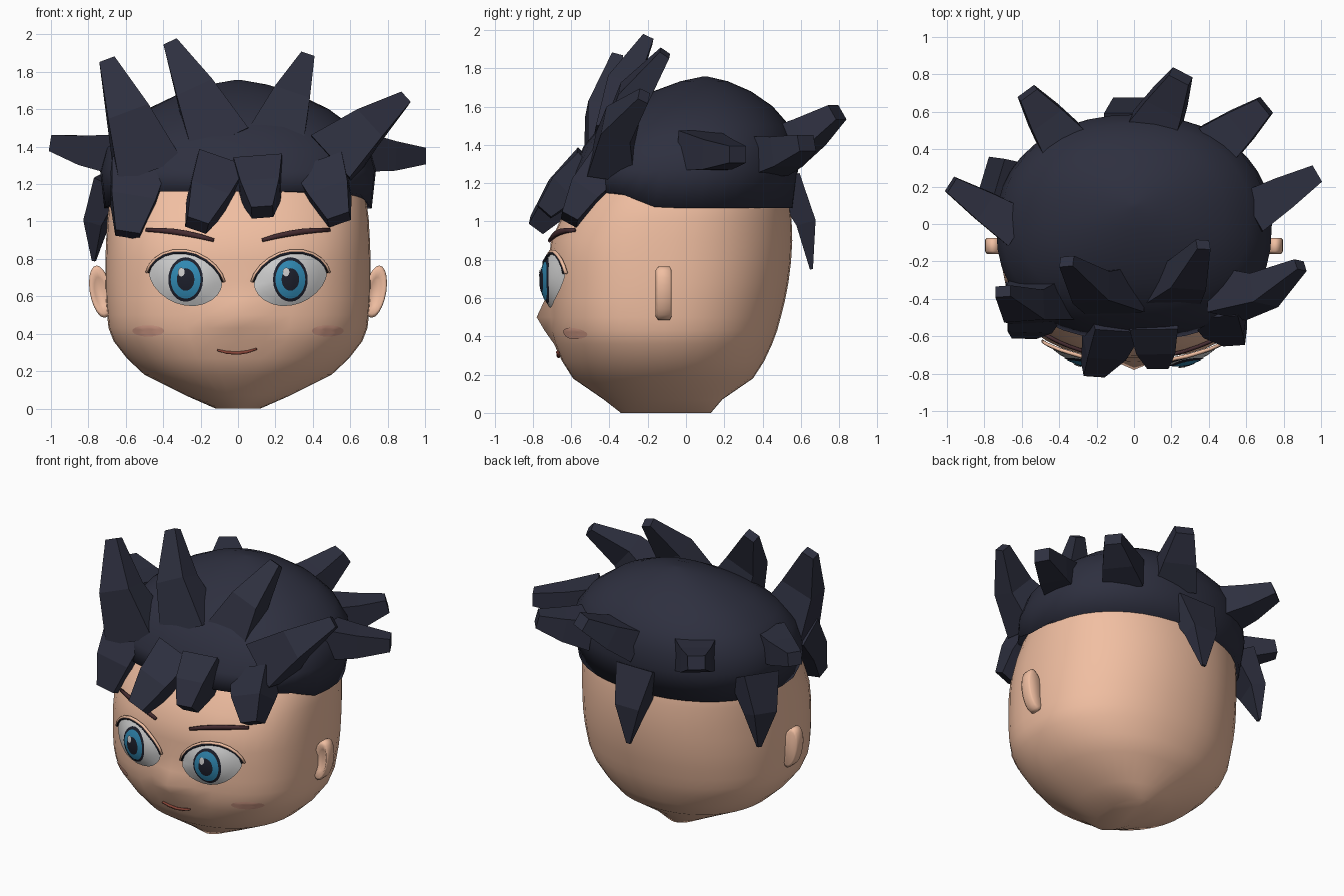
import bpy, bmesh, math
from mathutils import Vector
from mathutils.bvhtree import BVHTree
from math import sin, cos, pi

if "Cube" in bpy.data.objects:
    bpy.data.objects.remove(bpy.data.objects["Cube"])


def mat(name, r, g, b):
    m = bpy.data.materials.new(name)
    m.diffuse_color = (r, g, b, 1)
    m.use_nodes = True
    m.node_tree.nodes["Principled BSDF"].inputs["Base Color"].default_value = m.diffuse_color
    return m


SKIN = mat("skin", .88, .52, .36)
HAIR = mat("hair", .027, .029, .05)
WHITE = mat("eye_white", .8, .8, .78)
BLUE = mat("iris_blue", .03, .25, .45)
DARK = mat("dark", .012, .014, .025)
BROWN = mat("brow_brown", .06, .025, .03)
LIP = mat("lip", .25, .06, .04)
BLUSH = mat("blush", .75, .38, .28)


def finish(name, bm, material, smooth=True):
    me = bpy.data.meshes.new(name)
    bm.to_mesh(me)
    bm.free()
    ob = bpy.data.objects.new(name, me)
    bpy.context.collection.objects.link(ob)
    me.materials.append(material)
    if smooth:
        me.shade_smooth()


def loft(rings, first_cap=True):
    """Join rings of points into a skin with capped ends."""
    bm = bmesh.new()
    vs = [[bm.verts.new(p) for p in r] for r in rings]
    n = len(vs[0])
    for a, b in zip(vs, vs[1:]):
        for i in range(n):
            j = (i + 1) % n
            bm.faces.new((a[i], a[j], b[j], b[i]))
    if first_cap:
        bm.faces.new(vs[0])
    bm.faces.new(vs[-1])
    bmesh.ops.recalc_face_normals(bm, faces=bm.faces)
    return bm


def oval(z, hw, yf, yb, n, seg=40):
    """Oval section, squarer towards the face."""
    pts = []
    for i in range(seg):
        c, s = cos(2 * pi * i / seg), sin(2 * pi * i / seg)
        e = 2 / (n if s < 0 else 2.15)
        pts.append(Vector((hw * math.copysign(abs(c) ** e, c),
                           (yf + yb) / 2 + (yb - yf) / 2 * math.copysign(abs(s) ** e, s), z)))
    return pts


# Head: height, half width, front, back; then a nose bump
profile = [(0, .12, -.34, .13), (.07, .28, -.43, .19), (.18, .5, -.59, .35),
           (.36, .665, -.685, .45), (.5, .7, -.71, .495), (.68, .71, -.715, .535),
           (.9, .705, -.705, .555), (1.12, .685, -.59, .54), (1.25, .62, -.5, .5)]
sections = []
for i in range(len(profile) - 1):
    p0, p1, p2, p3 = (profile[min(max(i + k, 0), len(profile) - 1)] for k in (-1, 0, 1, 2))
    sections.append(p1)
    if i > 1:  # rounded halfway section
        sections.append([(9 * (b + c) - a - d) / 16 for a, b, c, d in zip(p0, p1, p2, p3)])
sections.append(profile[-1])
rings = [oval(*s, 2 + .6 * min(1, s[0] / .5)) for s in sections]
for p in sum(rings, []):
    if p.y < -.4:
        p.y -= .07 * math.exp(-(p.x / .09) ** 2 - ((p.z - .5) / .085) ** 2)
head = loft(rings)
tree = BVHTree.FromBMesh(head)
finish("head", head, SKIN)

# Hair cap: dome over a band, rim raised over the forehead
caps = [oval(1.07, .715, -.62, .56, 2.5)]
for k in range(7):
    a = k / 6 * 1.5
    w = cos(a) ** 1.35
    yc = .1 * sin(a)
    caps.append(oval(1.27 + .487 * sin(a), .737 * w, yc - .585 * w, yc + .585 * w, 2 + .5 * w))
for p in caps[0]:
    p.z += .09 * min(1, max(0, (-.15 - p.y) / .23))
finish("hair_cap", loft(caps), HAIR)


def sweep(name, pts, widths, thick, material, up, sides=4, smooth=False):
    """Tapered bar along a path; `up` is the direction of its thickness."""
    pts = [Vector(p) for p in pts]
    rings = []
    k = .707 if sides == 4 else .5
    for i, p in enumerate(pts):
        d = (pts[min(i + 1, len(pts) - 1)] - pts[max(i - 1, 0)]).normalized()
        side = d.cross(Vector(up)).normalized()
        u = side.cross(d)
        angles = [2 * pi * (j + .5) / sides for j in range(sides)]
        rings.append([p + side * cos(a) * widths[i] * k + u * sin(a) * thick[i] * k for a in angles])
    finish(name, loft(rings), material, smooth)


def spikes(name, up, bend, base_thick, taper, items):
    """Each item: base point, tip point, base width. Taper: middle and tip ratio."""
    for base, tip, w in items:
        base, tip, u = Vector(base), Vector(tip), Vector(up)
        mid = (base + tip) / 2 + u.normalized() * bend
        ratios = (1, *taper)
        sweep(name, (base, mid, tip), [w * r for r in ratios],
              [base_thick * r for r in ratios], HAIR, u)


# Hair spikes
spikes("front_tuft", (0, -1, .2), .06, .25, (.64, .24), [
    ((-.48, -.4, 1.28), (-.7, -.36, 1.86), .36),
    ((-.1, -.36, 1.42), (-.36, -.2, 1.95), .33),
    ((.2, -.32, 1.42), (.37, -.11, 1.88), .31),
    ((.5, -.37, 1.33), (.89, -.22, 1.655), .31)])
spikes("fringe", (0, -1, .2), .02, .21, (.8, .44), [
    ((-.53, -.4, 1.27), (-.59, -.57, .93), .3),
    ((-.1, -.5, 1.27), (-.22, -.78, .98), .27),
    ((.11, -.5, 1.27), (.13, -.74, 1.05), .26),
    ((.44, -.42, 1.26), (.54, -.61, 1.01), .28)])
spikes("side_back_spike", (0, 0, 1), -.01, .21, (.75, .42), [
    ((-.62, -.02, 1.36), (-.98, .21, 1.42), .22),
    ((.62, .06, 1.37), (.98, .27, 1.35), .24),
    ((-.38, .44, 1.38), (-.57, .7, 1.47), .26),
    ((.1, .5, 1.38), (.25, .79, 1.57), .28),
    ((.44, .42, 1.34), (.7, .63, 1.41), .26)])
spikes("hanging_spike", (-1, .3, 0), .04, .16, (.65, .1), [((-.66, .2, 1.22), (-.77, .3, .79), .28)])
spikes("hanging_spike", (0, 1, .2), .04, .16, (.65, .1), [((-.02, .52, 1.22), (-.02, .655, .75), .28)])


def face_y(x, z):
    return tree.ray_cast(Vector((x, -3, z)), Vector((0, 1, 0)))[0].y


def eye_y(x, z):
    s = ((abs(x) - .28) / .2) ** 2 + ((z - .69) / .145) ** 2
    return face_y(x, z) - .012 - .045 * max(0, 1 - s)


def patch(name, outline, surf, lift, material):
    """Thin patch lying on the face or eye surface."""
    n = len(outline)
    cx, cz = sum(p[0] for p in outline) / n, sum(p[1] for p in outline) / n
    rows = []
    for k in range(5, 0, -1):
        row = [(cx + (x - cx) * k / 5, cz + (z - cz) * k / 5) for x, z in outline]
        rows.append([(x, surf(x, z) - lift, z) for x, z in row])
    bm = loft(rows, False)
    if sum(f.normal.y for f in bm.faces) > 0:
        bmesh.ops.reverse_faces(bm, faces=bm.faces)
    finish(name, bm, material)


def ell(cx, cz, rx, rz, n=24):
    return [(cx + rx * cos(2 * pi * i / n), cz + rz * sin(2 * pi * i / n)) for i in range(n)]


def almond(t, k=1):
    """Slanted eye outline with narrowed corners."""
    return .28 + .195 * k * cos(t), .69 + .028 * cos(t) + .14 * k * sin(t) * abs(sin(t)) ** .2


def line(name, pts, surf, lift, width, material):
    widths = [width * (.6 + .4 * sin(pi * i / (len(pts) - 1))) for i in range(len(pts))]
    sweep(name, [(x, surf(x, z) - lift, z) for x, z in pts], widths, [.02] * len(pts), material,
          (0, -1, 0), 6, True)


# Eyes, lids, brows, cheeks and ears on both sides
for s in (1, -1):
    def flip(pts):
        return [(s * x, z) for x, z in pts]
    patch("eye_white", flip([almond(2 * pi * i / 24) for i in range(24)]), eye_y, 0, WHITE)
    for i, (name, r, m) in enumerate((("iris_rim", .093, DARK), ("iris", .08, BLUE), ("pupil", .047, DARK))):
        patch(name, ell(s * .28, .69, r, r * 1.28), eye_y, .004 * (i + 1), m)
    patch("eye_highlight", ell(s * .28 - .023, .73, .018, .024, 12), eye_y, .016, WHITE)
    for name, k, w, m in (("eyelid", 1.08, .022, SKIN), ("lash", 1.02, .014, DARK)):
        line(name, flip([almond(.1 + i * .29, k) for i in range(11)]), eye_y, .006, w, m)
    line("eyebrow", flip([(.13 + .36 * t, .9 + .11 * t - .055 * t * t) for t in (0, .2, .4, .6, .8, 1)]),
         face_y, .012, .036, BROWN)
    patch("cheek", ell(s * .48, .415, .085, .03), face_y, .006, BLUSH)
    # ear: disc leaning outwards with a hollow at the front
    ear = [[(x * s, y, z) for x, z in ((px + .15 * (pz - .625), pz)
            for px, pz in ell(.735, .625, .058 * k, .14 * k, 20))]
           for y, k in ((-.075, .85), (-.085, 1), (-.145, 1), (-.16, .85), (-.135, .55))]
    finish("ear", loft(ear), SKIN)

# Mouth
line("mouth", [(x, .296 + .05 * x + 1.8 * x * x) for x in (-.11, -.06, 0, .05, .1)], face_y, .006, .02, LIP)
